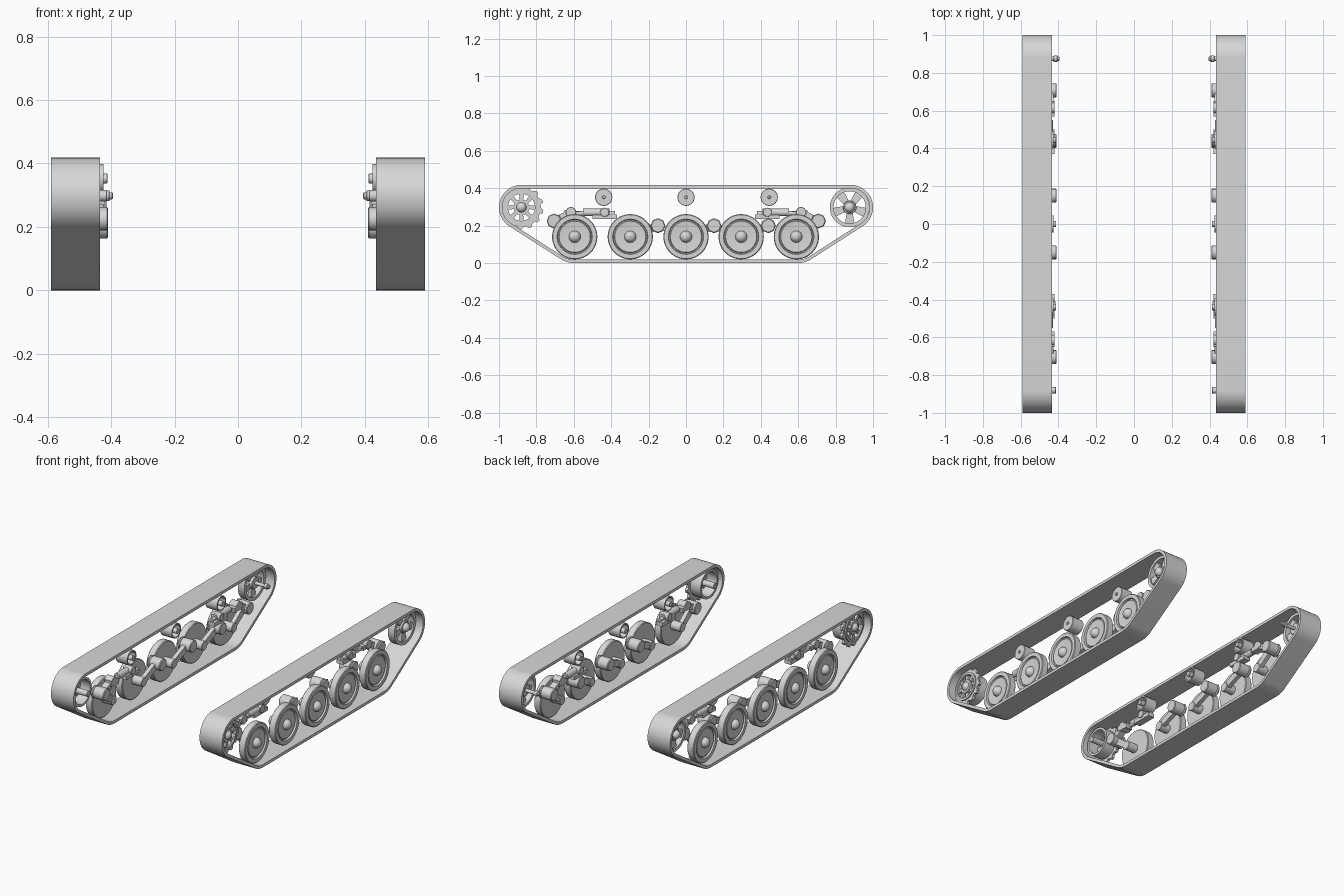
import bpy, bmesh
from math import sin, cos, pi, radians
from mathutils import Vector, Matrix

if "Cube" in bpy.data.objects:
    bpy.data.objects.remove(bpy.data.objects["Cube"])

steel = bpy.data.materials.new("grey steel")
steel.use_nodes = True
GREY = (0.68, 0.68, 0.68, 1)
steel.diffuse_color = GREY
steel.node_tree.nodes["Principled BSDF"].inputs["Base Color"].default_value = GREY


def finish(name, bm):
    """Turn a bmesh on the +x side into a mirrored, shaded object."""
    bmesh.ops.remove_doubles(bm, verts=bm.verts, dist=0.0001)
    bmesh.ops.recalc_face_normals(bm, faces=bm.faces)
    mesh = bpy.data.meshes.new(name)
    bm.to_mesh(mesh)
    bm.free()
    mesh.materials.append(steel)
    ob = bpy.data.objects.new(name, mesh)
    bpy.context.collection.objects.link(ob)
    bpy.ops.object.select_all(action="DESELECT")
    ob.select_set(True)
    bpy.context.view_layer.objects.active = ob
    bpy.ops.object.shade_smooth_by_angle(angle=radians(35))
    ob.modifiers.new("other side", "MIRROR").use_mirror_merge = False


def skin(bm, loops, closed):
    """Bridge consecutive loops of points with quads."""
    rings = [[bm.verts.new(p) for p in loop] for loop in loops]
    n = len(rings[0])
    for k in range(len(rings) if closed else len(rings) - 1):
        a, b = rings[k], rings[(k + 1) % len(rings)]
        for i in range(n):
            j = (i + 1) % n
            bm.faces.new((a[i], a[j], b[j], b[i]))


def lathe(bm, profile, y, z, segs=40, closed=False):
    """Spin (x, radius) points about an axle parallel to x."""
    skin(bm, [[(x, y + max(r, 0.0002) * cos(2 * pi * i / segs),
                z + max(r, 0.0002) * sin(2 * pi * i / segs)) for i in range(segs)]
              for x, r in profile], closed)


def disc(bm, x0, x1, r, y, z, segs=24, bevel=0.002):
    lathe(bm, [(x0, 0), (x0, r - bevel), (x0 + bevel, r),
               (x1 - bevel, r), (x1, r - bevel), (x1, 0)], y, z, segs)


def dome(bm, x, r, y, z):
    """Half ball facing outwards."""
    lathe(bm, [(x + r * sin(a * pi / 12), r * cos(a * pi / 12)) for a in range(7)], y, z, 24)


def ring(bm, x0, x1, r0, r1, y, z, segs=40):
    lathe(bm, [(x0, r0), (x0, r1), (x1, r1), (x1, r0)], y, z, segs, True)


def bar(bm, x0, x1, a, b, wa, wb):
    """Tapered flat bar between two (y, z) points."""
    a, b = Vector(a), Vector(b)
    d = (b - a).normalized()
    n = Vector((-d.y, d.x))
    outline = [a + n * wa / 2, b + n * wb / 2, b - n * wb / 2, a - n * wa / 2]
    lo = [bm.verts.new((x0, p.x, p.y)) for p in outline]
    hi = [bm.verts.new((x1, p.x, p.y)) for p in outline]
    bm.faces.new(lo)
    bm.faces.new(hi)
    for i in range(4):
        j = (i + 1) % 4
        bm.faces.new((lo[i], lo[j], hi[j], hi[i]))


def rod(bm, x, z, y0, y1, r):
    """Cylinder lying along y."""
    m = Matrix.Translation((x, (y0 + y1) / 2, z)) @ Matrix.Rotation(pi / 2, 4, "X")
    bmesh.ops.create_cone(bm, cap_ends=True, segments=20, radius1=r, radius2=r,
                          depth=abs(y1 - y0), matrix=m)


def polar(y, z, r, angle):
    return (y + r * cos(angle), z + r * sin(angle))


END_Y, END_Z, WHEEL_Z = 0.88, 0.298, 0.141

# Track belt: a taut loop around the end wheels and outer road wheels
def belt_path(inset):
    half = [polar(-END_Y, END_Z, 0.12 - inset, radians(90 + 151.4 * i / 28)) for i in range(29)]
    half += [polar(-0.595, 0.145, 0.145 - inset, radians(241.4 + 28.6 * i / 8)) for i in range(9)]
    return half + [(-y, z) for y, z in reversed(half)]

bm = bmesh.new()
outer, inner = belt_path(0), belt_path(0.018)
skin(bm, [[(x, y, z) for y, z in path] for x, path in
          ((0.435, outer), (0.59, outer), (0.59, inner), (0.435, inner))], True)
finish("track_belt", bm)

# Road wheels: thin discs with raised rims and domed hubs, plus their swing arms
WHEELS = (-0.595, -0.298, 0, 0.295, 0.59)
PIVOTS = (-0.705, -0.15, 0.15, 0.44, 0.708)
wheel_profile = [(0.505, 0), (0.505, 0.117), (0.509, 0.121), (0.547, 0.121), (0.551, 0.117),
                 (0.551, 0.094), (0.54, 0.091), (0.54, 0.086), (0.546, 0.083),
                 (0.541, 0.036), (0.541, 0)]
for i, (y, p) in enumerate(zip(WHEELS, PIVOTS)):
    bm = bmesh.new()
    lathe(bm, wheel_profile, y, WHEEL_Z, 48)
    dome(bm, 0.54, 0.032, y, WHEEL_Z)
    finish(f"road_wheel_{i + 1}", bm)
    bm = bmesh.new()
    pz = 0.225 if abs(p) > 0.6 else 0.2
    bar(bm, 0.442, 0.468, (y, WHEEL_Z), (p, pz), 0.036, 0.044)
    disc(bm, 0.438, 0.506, 0.028, y, WHEEL_Z)
    disc(bm, 0.41, 0.485, 0.037, p, pz, 16, 0.004)
    disc(bm, 0.485, 0.5, 0.04, p, pz, 8, 0.005)
    finish(f"swing_arm_{i + 1}", bm)

# Return rollers: cups open on the inside, carried on short axles
for i, y in enumerate((-0.44, 0, 0.445)):
    bm = bmesh.new()
    lathe(bm, [(0.505, 0), (0.505, 0.044), (0.503, 0.046), (0.425, 0.046), (0.425, 0.038),
               (0.49, 0.036), (0.49, 0)], y, 0.352, 32)
    disc(bm, 0.412, 0.495, 0.016, y, 0.352, 16)
    disc(bm, 0.5, 0.512, 0.009, y, 0.352, 12)
    finish(f"return_roller_{i + 1}", bm)

# Shock absorbers and their brackets, above the first and last wheels
for name, s in (("front", -1), ("rear", 1)):
    bm = bmesh.new()
    rod(bm, 0.45, 0.266, s * 0.64, s * 0.38, 0.012)
    rod(bm, 0.45, 0.271, s * 0.55, s * 0.41, 0.02)
    disc(bm, 0.42, 0.475, 0.028, s * 0.615, 0.272, 16)
    disc(bm, 0.415, 0.475, 0.024, s * 0.435, 0.272, 16)
    bar(bm, 0.42, 0.465, (s * 0.5, 0.248), (s * 0.37, 0.248), 0.024, 0.024)
    bar(bm, 0.425, 0.465, (s * 0.615, 0.272), (s * 0.705, 0.225), 0.03, 0.04)
    bar(bm, 0.42, 0.465, (s * 0.65, 0.268), (s * 0.57, 0.26), 0.03, 0.03)
    finish(name + "_shock_absorber", bm)

# Drive sprocket: toothed ring outside, open drum inside, eight spokes and hub
bm = bmesh.new()
TEETH = 13
shape = []
for t in range(TEETH):
    for f, r in ((0, 0.104), (0.3, 0.104), (0.45, 0.118), (0.75, 0.118)):
        shape.append((2 * pi * (t + f) / TEETH, r))
skin(bm, [[(x, *polar(-END_Y, END_Z, r or rim, a)) for a, rim in shape]
          for x, r in ((0.525, 0.072), (0.525, 0), (0.542, 0), (0.542, 0.072))], True)
ring(bm, 0.455, 0.55, 0.074, 0.088, -END_Y, END_Z)
ring(bm, 0.52, 0.548, 0.022, 0.042, -END_Y, END_Z)
for k in range(8):
    a = 2 * pi * k / 8
    bar(bm, 0.522, 0.54, polar(-END_Y, END_Z, 0.02, a), polar(-END_Y, END_Z, 0.076, a), 0.016, 0.024)
disc(bm, 0.413, 0.545, 0.018, -END_Y, END_Z)
dome(bm, 0.54, 0.028, -END_Y, END_Z)
finish("drive_sprocket", bm)

# Idler: thin rim, five broad spokes and a long stepped axle
bm = bmesh.new()
IDLER = (END_Y - 0.005, END_Z)
ring(bm, 0.495, 0.54, 0.086, 0.106, *IDLER)
for k in range(5):
    a = pi / 2 + 2 * pi * (k + 0.5) / 5
    bar(bm, 0.508, 0.53, polar(*IDLER, 0.02, a), polar(*IDLER, 0.09, a), 0.03, 0.05)
disc(bm, 0.49, 0.542, 0.036, *IDLER)
dome(bm, 0.54, 0.028, *IDLER)
disc(bm, 0.395, 0.5, 0.011, *IDLER, 16)
disc(bm, 0.405, 0.425, 0.017, *IDLER, 16)
finish("idler_wheel", bm)
